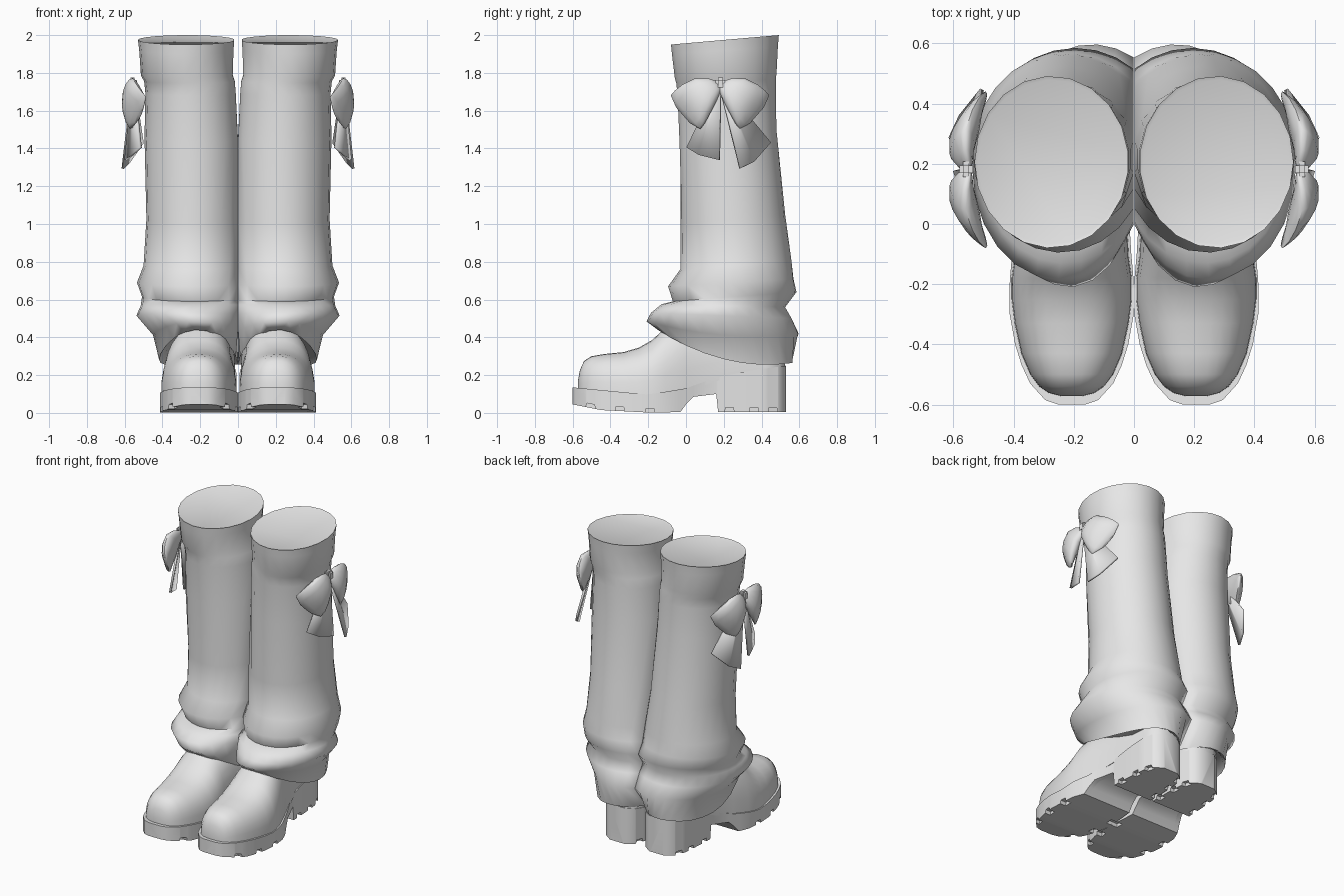
import bpy, bmesh, math
from mathutils import Vector

cube = bpy.data.objects.get("Cube")
if cube:
    bpy.data.objects.remove(cube)

grey = bpy.data.materials.new("light_grey")
grey.use_nodes = True
colour = (0.8, 0.8, 0.8, 1)
grey.diffuse_color = colour
grey.node_tree.nodes["Principled BSDF"].inputs["Base Color"].default_value = colour


def finish(name, bm, angle):
    bmesh.ops.recalc_face_normals(bm, faces=bm.faces)
    mesh = bpy.data.meshes.new(name)
    bm.to_mesh(mesh)
    bm.free()
    mesh.materials.append(grey)
    obj = bpy.data.objects.new(name, mesh)
    bpy.context.collection.objects.link(obj)
    bpy.ops.object.select_all(action='DESELECT')
    obj.select_set(True)
    bpy.context.view_layer.objects.active = obj
    bpy.ops.object.shade_smooth_by_angle(angle=math.radians(angle))
    return obj


def loft(name, rings, side, angle):
    """Skin a list of equal point rings, capped at both ends."""
    bm = bmesh.new()
    loops = [[bm.verts.new((p[0] * side, p[1], p[2])) for p in r] for r in rings]
    n = len(loops[0])
    for a, b in zip(loops, loops[1:]):
        for i in range(n):
            j = (i + 1) % n
            bm.faces.new((a[i], a[j], b[j], b[i]))
    bm.faces.new(loops[0])
    bm.faces.new(loops[-1])
    return finish(name, bm, angle)


def leg_ring(yf, yb, zf, zb, xfront, xback, xout, sag=0, n=10):
    """Tilted ring of two half ellipses, cut flat at x = 0 where the legs meet."""
    pts = []
    for i in range(-n, n + 1):
        xin = xfront if i < 0 else xback
        cx, rx = (xin + xout) / 2, (xout - xin) / 2
        reach = math.acos(-cx / rx) if xin < 0 else math.pi * .96
        a = reach * i / n
        t = 0.5 + 0.5 * math.sin(a)
        z = zf + (zb - zf) * t - sag * 4 * t * (1 - t)
        pts.append((max(cx + rx * math.cos(a), 0.001), yf + (yb - yf) * t, z))
    return pts


def interp(table, y):
    for (a, va), (b, vb) in zip(table, table[1:]):
        if y <= b:
            return va + (vb - va) * max(0, (y - a) / (b - a))
    return table[-1][1]


# Leg: front y, back y, front z, back z, inner x at front and back, outer x, sag
leg = [(-.068, .48, 1.945, 1.995, .03, .03, .518), (-.08, .492, 1.95, 2.0, .018, .018, .53),
       (-.075, .487, 1.9, 1.94, .022, .022, .523), (-.06, .48, 1.775, 1.8, .026, .026, .514),
       (-.052, .476, 1.745, 1.765, .015, .015, .497), (-.045, .476, 1.68, 1.7, .01, .01, .49),
       (-.035, .48, 1.42, 1.5, -.005, -.005, .495), (-.03, .525, 1.0, 1.05, -.03, -.03, .485),
       (-.03, .56, .76, .8, -.04, -.06, .50), (-.095, .57, .67, .71, -.05, -.09, .535),
       (-.07, .585, .59, .64, -.05, -.12, .508), (-.13, .525, .575, .56, -.05, -.14, .515),
       (-.185, .56, .53, .5, -.04, -.17, .538), (-.21, .597, .485, .42, -.02, -.17, .45, .04),
       (-.15, .565, .44, .265, .01, -.05, .418, .07), (-.11, .53, .455, .30, .015, 0, .385, .05)]

# Tables along the foot
foot_x = [(-.6, .207), (-.1, .207), (0, .19), (.16, .155), (.53, .148)]
sole_w = [(-.6, .045), (-.585, .088), (-.53, .138), (-.47, .166), (-.4, .188), (-.3, .206),
          (-.2, .207), (-.1, .198), (0, .175), (.16, .147), (.3, .143), (.42, .135),
          (.49, .11), (.53, .055)]
sole_top = [(-.6, .135), (-.2, .097), (0, .13), (.15, .185), (.35, .225), (.53, .25)]
sole_bottom = [(-.6, .045), (-.45, .015), (-.2, .002), (-.03, .004), (0, .045), (.04, .085),
               (.16, .1), (.17, .006), (.53, .006)]
notches = [-.505, -.35, -.19, .23, .36, .46]


def sole_rings():
    stops = {y: 0 for y, _ in sole_w + sole_bottom}
    for y in notches:
        for d, h in ((-.025, 0), (-.02, .022), (.02, .022), (.025, 0)):
            stops[y + d] = h
        stops = {k: h for k, h in stops.items() if h or abs(k - y) > .021}
    rings = []
    for y in sorted(stops):
        w, top, low = interp(sole_w, y), interp(sole_top, y), interp(sole_bottom, y)
        edge = low + stops[y]
        section = [(-w, top), (w, top), (w, edge), (.8 * w, edge), (.8 * w, low),
                   (-.8 * w, low), (-.8 * w, edge), (-w, edge)]
        rings.append([(interp(foot_x, y) + x, y, z) for x, z in section])
    return rings


# Boot upper: y, half width, top z
upper = [(-.572, .035, .17), (-.562, .075, .225), (-.54, .108, .275), (-.5, .138, .3),
         (-.43, .168, .312), (-.33, .19, .322), (-.25, .2, .345), (-.18, .2, .385),
         (-.11, .19, .45), (0, .167, .5), (.2, .14, .5), (.42, .13, .45), (.49, .105, .4),
         (.525, .05, .35)]


def upper_rings(n=16):
    rings = []
    for y, w, top in upper:
        base = interp(sole_top, y) - .015
        ring = []
        for i in range(n + 1):
            a = math.pi * i / n
            c, s = math.cos(a), math.sin(a)
            x = math.copysign(abs(c) ** .85, c) * w
            ring.append((interp(foot_x, y) + x, y, base + (top - base) * max(s, 0) ** .75))
        rings.append(ring)
    return rings


# Bow loop: distance from knot, height above and below, half thickness, x of the middle
loop = [(0, .022, .022, .012, .55), (.03, .07, .035, .025, .562), (.08, .112, .058, .04, .572),
        (.15, .13, .085, .046, .565), (.2, .133, .103, .036, .553), (.235, .128, .11, .022, .535),
        (.256, .06, .05, .01, .525)]


def loop_rings(direction, n=14):
    axis = Vector((0, direction * .75, -.66))
    up = Vector((0, direction * .66, .75))
    rings = []
    for s, above, below, t, x in loop:
        ring = []
        for i in range(n):
            c, k = math.cos(math.tau * i / n), math.sin(math.tau * i / n)
            h = c * (above if c > 0 else below)
            lean = -1.4 * s * h
            ring.append(Vector((x + t * k + lean, .18, 1.74)) + axis * s + up * h)
        rings.append(ring)
    return rings


# Bow tails: outlines as (x, y, z)
tails = {
    "front": [(.55, .165, 1.73), (.515, .005, 1.405), (.56, .07, 1.365),
              (.595, .178, 1.338), (.56, .185, 1.72)],
    "back": [(.56, .18, 1.72), (.61, .285, 1.293), (.575, .36, 1.33),
             (.505, .447, 1.43), (.55, .2, 1.73)],
}


def tail(name, outline, side):
    bm = bmesh.new()
    v = [bm.verts.new((x * side, y, z)) for x, y, z in outline]
    bm.faces.new((v[0], v[1], v[2]))
    bm.faces.new((v[0], v[2], v[4]))
    bm.faces.new((v[2], v[3], v[4]))
    obj = finish(name, bm, 40)
    solid = obj.modifiers.new("thickness", 'SOLIDIFY')
    solid.thickness = .014
    solid.offset = 0


def knot(name, side):
    bm = bmesh.new()
    bmesh.ops.create_cube(bm, size=1)
    for v in bm.verts:
        v.co = Vector((side * .558, .182, 1.742)) + v.co * Vector((.045, .05, .065))
    bmesh.ops.bevel(bm, geom=bm.edges[:], offset=.012, segments=2, affect='EDGES')
    finish(name, bm, 60)


for side, label in ((1, "left"), (-1, "right")):
    loft(label + "_leg", [leg_ring(*r) for r in leg], side, 75)
    loft(label + "_boot_upper", upper_rings(), side, 60)
    loft(label + "_sole", sole_rings(), side, 50)
    loft(label + "_bow_front_loop", loop_rings(-1), side, 60)
    loft(label + "_bow_back_loop", loop_rings(1), side, 60)
    knot(label + "_bow_knot", side)
    for end, outline in tails.items():
        tail(label + "_bow_" + end + "_tail", outline, side)
